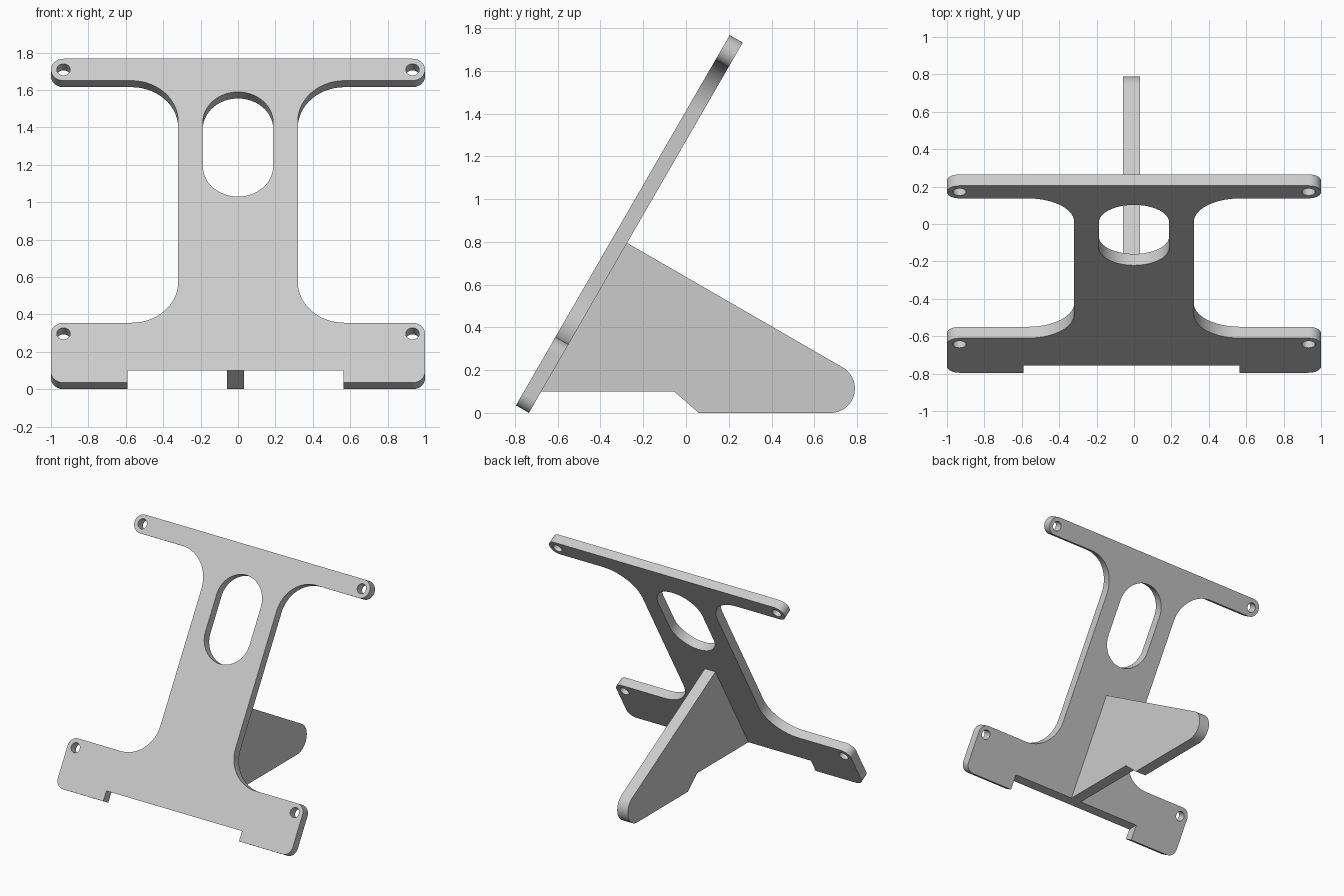
import bpy, bmesh, math
from mathutils import Vector, Matrix

cube = bpy.data.objects.get("Cube")
if cube:
    bpy.data.objects.remove(cube)

grey = bpy.data.materials.new("plain grey")
grey.use_nodes = True
colour = (0.6, 0.6, 0.6, 1)
grey.diffuse_color = colour
grey.node_tree.nodes["Principled BSDF"].inputs["Base Color"].default_value = colour


def arc(cx, cy, r, start, end, steps):
    angles = [math.radians(start + (end - start) * i / steps) for i in range(steps + 1)]
    return [(cx + r * math.cos(a), cy + r * math.sin(a)) for a in angles]


def rounded(corners, steps=14):
    """Outline with each right-angled (x, y, radius) corner rounded."""
    out = []
    for i, (x, y, r) in enumerate(corners):
        p = Vector((x, y))
        if r == 0:
            out.append((x, y))
            continue
        a = (Vector(corners[i - 1][:2]) - p).normalized()
        b = (Vector(corners[(i + 1) % len(corners)][:2]) - p).normalized()
        for k in range(steps + 1):
            t = math.pi / 2 * k / steps
            q = p + r * (a * (1 - math.sin(t)) + b * (1 - math.cos(t)))
            out.append((q.x, q.y))
    return out


def slab(name, outlines, thickness, matrix, tweak=None):
    """Fill the outlines (inner ones become holes) and extrude them."""
    curve = bpy.data.curves.new(name + " profile", "CURVE")
    curve.dimensions = "2D"
    curve.fill_mode = "BOTH"
    curve.extrude = thickness / 2
    for points in outlines:
        spline = curve.splines.new("POLY")
        spline.points.add(len(points) - 1)
        for sp, (x, y) in zip(spline.points, points):
            sp.co = (x, y, 0, 1)
        spline.use_cyclic_u = True
    temp = bpy.data.objects.new(name + " profile", curve)
    mesh = bpy.data.meshes.new_from_object(temp)
    bpy.data.objects.remove(temp)
    bpy.data.curves.remove(curve)

    bm = bmesh.new()
    bm.from_mesh(mesh)
    bmesh.ops.remove_doubles(bm, verts=bm.verts, dist=0.0002)
    if tweak:
        for v in bm.verts:
            tweak(v.co)
    bmesh.ops.transform(bm, matrix=matrix, verts=bm.verts)
    bmesh.ops.recalc_face_normals(bm, faces=bm.faces)
    bm.to_mesh(mesh)
    bm.free()

    mesh.name = name
    mesh.materials.clear()
    mesh.materials.append(grey)
    obj = bpy.data.objects.new(name, mesh)
    bpy.context.collection.objects.link(obj)
    bpy.ops.object.select_all(action="DESELECT")
    obj.select_set(True)
    bpy.context.view_layer.objects.active = obj
    bpy.ops.object.shade_smooth_by_angle(angle=math.radians(30))
    return obj


TILT = math.radians(60)
THICK = 0.07
NOTCH_Z = 0.1
notch = NOTCH_Z / math.sin(TILT)


# Leaning plate: two crossbars on a column, with a notched foot
def half(side, notch_x):
    s = side
    return [(notch_x, notch, 0), (notch_x, 0, 0), (s, 0, 0.067), (s, 0.37, 0.067),
            (s * 0.32, 0.37, 0.25), (s * 0.32, 1.865, 0.25),
            (s, 1.865, 0.067), (s, 2, 0.067)]


outline = rounded(half(1, 0.565) + half(-1, -0.59)[::-1])
slot = arc(0, 1.607, 0.188, 0, 180, 32) + arc(0, 1.337, 0.188, 180, 360, 32)
holes = [arc(x, y, 0.036, 0, 348.75, 31) for x in (-0.933, 0.933) for y in (0.303, 1.933)]


def level_notch(co):
    # Make the top of the notch horizontal once the plate leans back
    if abs(co.y - notch) < 0.001 and abs(co.x) < 0.7:
        co.y -= (co.z + THICK / 2) / math.tan(TILT)


lean = Matrix.Translation((0, -0.765, 0.0175)) @ Matrix.Rotation(TILT, 4, "X")
slab("leaning_plate", [outline, slot] + holes, THICK, lean, level_notch)

# Rear support fin with a rounded toe
fin = [(-0.677, NOTCH_Z), (-0.055, NOTCH_Z), (0.06, 0)]
fin += arc(0.676, 0.114, 0.114, -90, 60, 24)
fin += [(-0.276, 0.795)]
upright = Matrix(((0, 0, 1, -0.0125), (1, 0, 0, 0), (0, 1, 0, 0), (0, 0, 0, 1)))
slab("support_fin", [fin], 0.09, upright)
